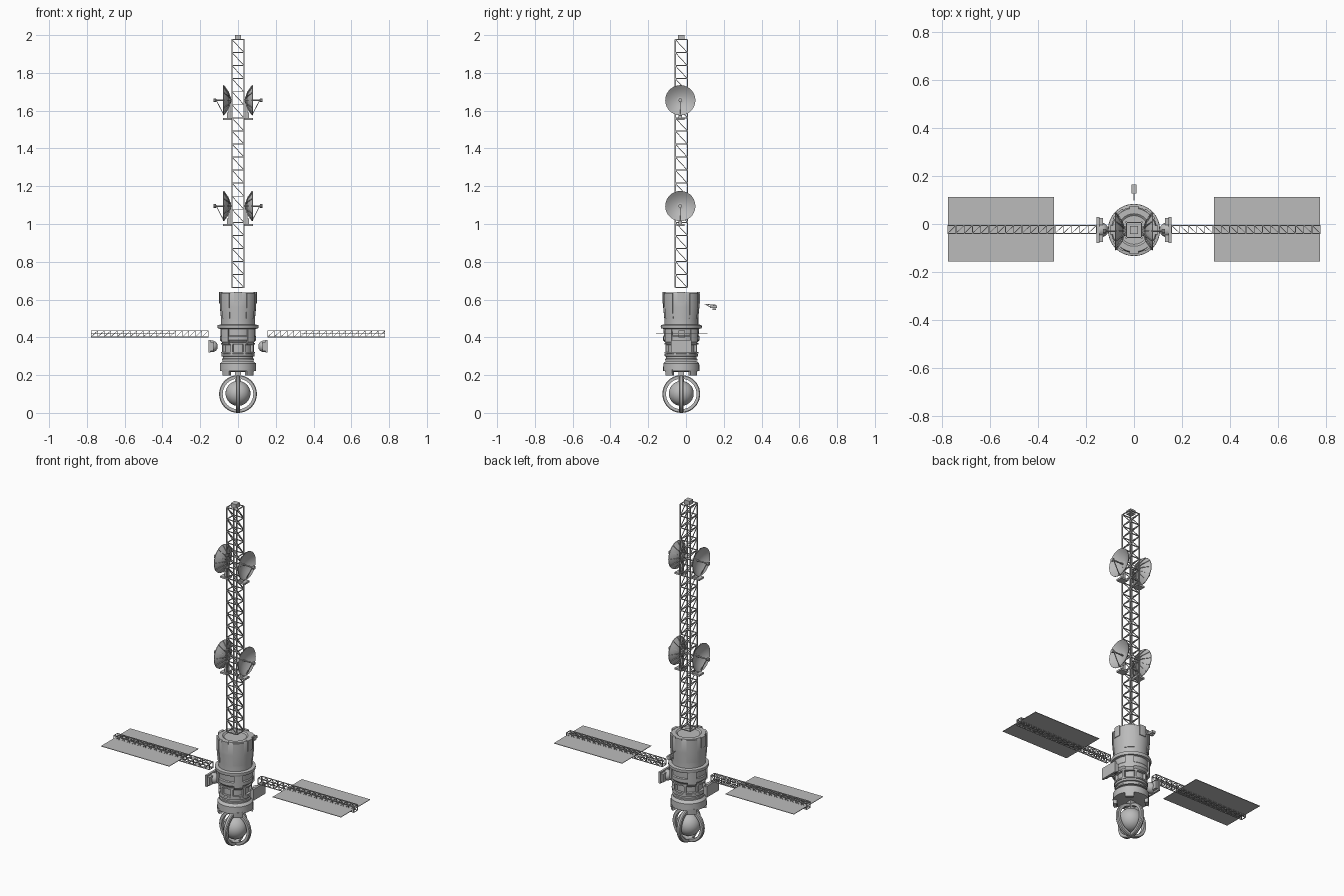
import bpy, bmesh, math
from mathutils import Vector, Matrix

if "Cube" in bpy.data.objects:
    bpy.data.objects.remove(bpy.data.objects["Cube"])

CY = -0.025                      # the main axis stands at this y
AXIS = Matrix.Translation((0, CY, 0))
grey = bpy.data.materials.new("hull_grey")
grey.diffuse_color = (0.5, 0.5, 0.5, 1)
grey.use_nodes = True
grey.node_tree.nodes["Principled BSDF"].inputs["Base Color"].default_value = grey.diffuse_color


def finish(name, bm, smooth=False):
    bmesh.ops.recalc_face_normals(bm, faces=bm.faces)
    me = bpy.data.meshes.new(name)
    bm.to_mesh(me)
    bm.free()
    me.materials.append(grey)
    ob = bpy.data.objects.new(name, me)
    bpy.context.collection.objects.link(ob)
    if smooth:
        bpy.ops.object.select_all(action='DESELECT')
        ob.select_set(True)
        bpy.context.view_layer.objects.active = ob
        bpy.ops.object.shade_smooth_by_angle(angle=math.radians(32))
    return ob


def box(bm, c, size, m=AXIS):
    bmesh.ops.create_cube(bm, size=1, matrix=m @ Matrix.Translation(c) @ Matrix.Diagonal((*size, 1)))


def bar(bm, a, b, w, m=AXIS):
    a, b = Vector(a), Vector(b)
    d = b - a
    rot = d.to_track_quat('Z', 'Y').to_matrix().to_4x4()
    box(bm, (0, 0, 0), (w, w, d.length), m @ Matrix.Translation((a + b) / 2) @ rot)


def lathe(bm, prof, m=AXIS, n=32, a0=0, a1=360, closed=False):
    """Turn an (r, z) profile about z; partial turns get end caps."""
    full = a1 - a0 == 360
    cols = []
    for i in range(n if full else n + 1):
        a = math.radians(a0 + (a1 - a0) * i / n)
        cols.append([bm.verts.new(m @ Vector((r * math.cos(a), r * math.sin(a), z))) for r, z in prof])
    k = len(prof)
    for i in range(n):
        p, q = cols[i], cols[(i + 1) % len(cols)]
        for j in range(k if closed else k - 1):
            bm.faces.new((p[j], q[j], q[(j + 1) % k], p[(j + 1) % k]))
    if not full:
        bm.faces.new(cols[0])
        bm.faces.new(cols[-1])
    bmesh.ops.remove_doubles(bm, verts=bm.verts, dist=1e-6)


def truss(bm, h, z0, z1, bays, w, m=AXIS):
    """Square lattice beam along z with one diagonal per bay and side."""
    corners = [(-h, -h), (h, -h), (h, h), (-h, h)]
    for c in corners:
        bar(bm, (*c, z0), (*c, z1), w * 1.3, m)
    step = (z1 - z0) / bays
    for i in range(bays + 1):
        z = z0 + i * step
        for j in range(4):
            a, b = corners[j], corners[(j + 1) % 4]
            bar(bm, (*a, z), (*b, z), w, m)
            if i < bays:
                top, low = (a, b) if j < 2 else (b, a)
                bar(bm, (*top, z + step), (*low, z), w * 0.8, m)


# Main hull
bm = bmesh.new()
lathe(bm, [(0, 0.632), (0.06, 0.632), (0.068, 0.638), (0.091, 0.638), (0.096, 0.625), (0.096, 0.56),
           (0.090, 0.50), (0.090, 0.468), (0.108, 0.465), (0.109, 0.455), (0.106, 0.447), (0.094, 0.445),
           (0.092, 0.41), (0.096, 0.405), (0.096, 0.385), (0.082, 0.37), (0.076, 0.37), (0.076, 0.315),
           (0.088, 0.312), (0.088, 0.300), (0.080, 0.298), (0.080, 0.288), (0.086, 0.286),
           (0.086, 0.278), (0, 0.278)])
finish("hull", bm, True)

# Raised hull panels, tapered ribs and waist blocks
bm = bmesh.new()
for k in range(4):
    c = 45 + k * 90
    lathe(bm, [(0.085, 0.635), (0.100, 0.635), (0.100, 0.57), (0.094, 0.50), (0.085, 0.50)], n=6,
          a0=c - 17, a1=c + 17, closed=True)
    lathe(bm, [(0.085, 0.64), (0.100, 0.64), (0.100, 0.578), (0.085, 0.578)], n=4,
          a0=c + 33, a1=c + 57, closed=True)
    lathe(bm, [(0.07, 0.445), (0.101, 0.445), (0.101, 0.375), (0.09, 0.36), (0.07, 0.36)], n=5,
          a0=c - 14, a1=c + 14, closed=True)
finish("hull_panels", bm, True)

bm = bmesh.new()
for k in range(8):
    m = AXIS @ Matrix.Rotation(math.radians(22.5 + 45 * k), 4, 'Z')
    box(bm, (0.081, 0, 0.342), (0.016, 0.012, 0.06), m)
for z in (0.365, 0.318):
    lathe(bm, [(0.07, z - 0.004), (0.090, z - 0.004), (0.090, z + 0.004), (0.07, z + 0.004)], closed=True)
finish("waist_frame", bm)

# Lower collar with four feet
bm = bmesh.new()
lathe(bm, [(0.0, 0.275), (0.080, 0.275), (0.095, 0.262), (0.096, 0.222), (0.07, 0.218), (0.0, 0.215)])
for k in range(4):
    c = 45 + k * 90
    lathe(bm, [(0.076, 0.23), (0.097, 0.23), (0.095, 0.198), (0.076, 0.198)], n=5,
          a0=c - 15, a1=c + 15, closed=True)
finish("collar", bm, True)

# Ball in a cage of two crossed hoops
bm = bmesh.new()
bmesh.ops.create_uvsphere(bm, u_segments=32, v_segments=20, radius=0.066,
                          matrix=AXIS @ Matrix.Translation((0, 0, 0.103)))
finish("ball", bm, True)
bm = bmesh.new()
for ang in (0, 90):
    m = AXIS @ Matrix.Translation((0, 0, 0.1)) @ Matrix.Rotation(math.radians(ang), 4, 'Z') \
        @ Matrix.Rotation(math.radians(90), 4, 'X')
    lathe(bm, [(0.081, -0.011), (0.096, -0.011), (0.1, -0.006), (0.1, 0.006), (0.096, 0.011), (0.081, 0.011)],
          m, 40, closed=True)
finish("cage_hoops", bm, True)
bm = bmesh.new()
bar(bm, (0, 0, 0.16), (0, 0, 0.22), 0.03)
finish("ball_neck", bm)

# Tall mast and its cap
bm = bmesh.new()
truss(bm, 0.032, 0.663, 1.977, 19, 0.0045)
finish("mast", bm)
bm = bmesh.new()
box(bm, (0, 0, 1.988), (0.034, 0.034, 0.024))
finish("mast_cap", bm)

for s, side in ((-1, "left"), (1, "right")):
    turn = Matrix.Rotation(math.radians(90 * s), 4, 'Y')   # local z points outward
    # Solar wings: lattice boom and thin sheet
    bm = bmesh.new()
    boom = Matrix.Translation((0, -0.0225, 0.418)) @ turn
    truss(bm, 0.0165, 0.157, 0.778, 18, 0.003, boom)
    finish(side + "_boom", bm)
    bm = bmesh.new()
    box(bm, (s * 0.556, -0.0225, 0.418), (0.442, 0.27, 0.003), Matrix())
    finish(side + "_solar_sheet", bm)

    # Side pods: outer plate with a cup behind it
    bm = bmesh.new()
    box(bm, (s * 0.151, 0, 0.352), (0.012, 0.108, 0.066))
    for e in (-1, 1):
        box(bm, (s * 0.138, e * 0.036, 0.352), (0.016, 0.03, 0.048))
    lathe(bm, [(0, 0.108), (0.014, 0.110), (0.024, 0.118), (0.030, 0.130), (0.030, 0.147)],
          AXIS @ Matrix.Translation((0, 0, 0.352)) @ turn, 16)
    finish(side + "_pod", bm, True)

    # Two dishes on each side of the mast
    for z, lvl in ((1.095, "lower"), (1.655, "upper")):
        m = Matrix.Translation((s * 0.048, CY - 0.005, z)) @ turn
        bm = bmesh.new()
        curve = [(0.08 * t / 5, 0.032 * (t / 5) ** 2) for t in range(6)]
        lathe(bm, curve + [(r, h - 0.003) for r, h in reversed(curve)], m, 28)
        finish(f"{side}_{lvl}_dish", bm, True)
        bm = bmesh.new()
        for k in range(12):
            r = m @ Matrix.Rotation(math.radians(30 * k), 4, 'Z')
            for (a, b) in (((0.010, -0.009), (0.045, 0.003)), ((0.045, 0.003), (0.078, 0.026))):
                bar(bm, (a[0], 0, a[1]), (b[0], 0, b[1]), 0.004, r)
        lathe(bm, [(0, -0.012), (0.018, -0.012), (0.018, 0.002), (0, 0.002)], m, 12)
        finish(f"{side}_{lvl}_dish_ribs", bm)
        # Feed horn, its arm, and the foot that holds the dish
        bm = bmesh.new()
        lathe(bm, [(0, 0.0), (0.004, 0.0), (0.004, 0.066), (0.010, 0.070), (0.010, 0.081), (0, 0.081)], m, 10)
        at = Matrix.Translation((0, CY - 0.005, z))
        bar(bm, (s * 0.115, 0, 0), (s * 0.076, 0, -0.075), 0.004, at)
        box(bm, (s * 0.056, 0, -0.100), (0.048, 0.042, 0.010), at)
        box(bm, (s * 0.050, 0, -0.082), (0.018, 0.020, 0.034), at)
        bar(bm, (s * 0.044, 0, -0.08), (s * 0.044, 0, 0), 0.010, at)
        bar(bm, (s * 0.03, 0, 0), (s * 0.046, 0, 0), 0.012, at)
        finish(f"{side}_{lvl}_dish_mount", bm)

# Small sensor behind the hull
bm = bmesh.new()
box(bm, (0, 0.146, 0.562), (0.02, 0.036, 0.014), Matrix())
box(bm, (0, 0.150, 0.549), (0.014, 0.018, 0.008), Matrix())
bar(bm, (0, 0.098, 0.575), (0, 0.155, 0.571), 0.004, Matrix())
bar(bm, (0, 0.108, 0.573), (0, 0.135, 0.556), 0.004, Matrix())
finish("rear_sensor", bm)
